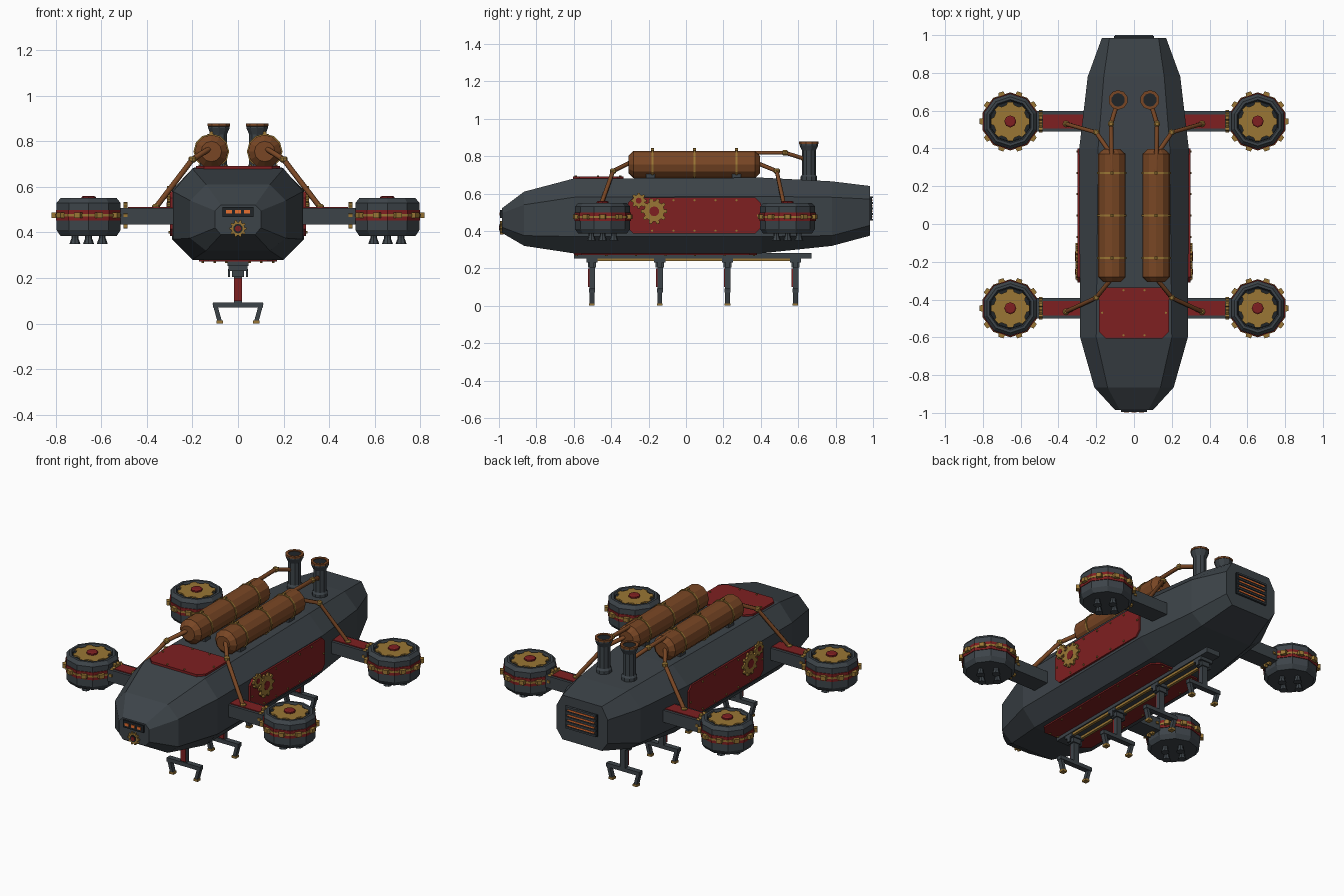
import bpy, bmesh
from math import sin, cos, pi
from mathutils import Vector

if "Cube" in bpy.data.objects:
    bpy.data.objects.remove(bpy.data.objects["Cube"], do_unlink=True)


def material(name, rgb):
    m = bpy.data.materials.new(name)
    m.use_nodes = True
    m.diffuse_color = (*rgb, 1)
    m.node_tree.nodes["Principled BSDF"].inputs["Base Color"].default_value = (*rgb, 1)
    return m


STEEL = material("dark steel", (.046, .057, .066))
BLACK = material("black iron", (.014, .018, .022))
RED = material("deep red", (.21, .014, .015))
COPPER = material("copper", (.19, .062, .018))
BRASS = material("brass", (.32, .18, .035))
GLOW = material("orange glow", (.8, .16, .03))


def place(axis, u, v, w):
    """Map profile coordinates (u, v) and depth w to world space."""
    return Vector({"x": (w, u, v), "y": (u, w, v), "z": (u, v, w)}[axis])


def loft(name, rings, mat):
    """Skin a list of equal point rings and cap both ends."""
    bm = bmesh.new()
    rows = [[bm.verts.new(p) for p in ring] for ring in rings]
    n = len(rows[0])
    for a, b in zip(rows, rows[1:]):
        for i in range(n):
            j = (i + 1) % n
            bm.faces.new((a[i], a[j], b[j], b[i]))
    bm.faces.new(rows[0])
    bm.faces.new(rows[-1])
    bmesh.ops.recalc_face_normals(bm, faces=bm.faces)
    mesh = bpy.data.meshes.new(name)
    bm.to_mesh(mesh)
    bm.free()
    mesh.materials.append(mat)
    ob = bpy.data.objects.new(name, mesh)
    bpy.context.collection.objects.link(ob)
    return ob


def prism(name, axis, pts, w0, w1, mat):
    return loft(name, [[place(axis, u, v, w) for u, v in pts] for w in (w0, w1)], mat)


def box(name, x0, x1, y0, y1, z0, z1, mat):
    return prism(name, "z", [(x0, y0), (x1, y0), (x1, y1), (x0, y1)], z0, z1, mat)


def lathe(name, axis, cu, cv, profile, sides, mat):
    """Turn (radius, depth) pairs about an axis through (cu, cv)."""
    ang = [pi / 2 + 2 * pi * i / sides for i in range(sides)]
    return loft(name, [[place(axis, cu + r * cos(a), cv + r * sin(a), w) for a in ang]
                       for r, w in profile], mat)


def gear(name, axis, cu, cv, r, teeth, w0, w1, mat, depth=.78):
    pts = []
    for i in range(teeth):
        for k, f in ((-.3, depth), (-.18, 1), (.18, 1), (.3, depth)):
            a = 2 * pi * (i + k) / teeth
            pts.append((cu + r * f * cos(a), cv + r * f * sin(a)))
    return prism(name, axis, pts, w0, w1, mat)


def panel(name, axis, u0, u1, v0, v1, w0, w1, c, nu, nv):
    """Red plate with cut corners and a border of brass rivets."""
    prism(name, axis, [(u0 + c, v0), (u1 - c, v0), (u1, v0 + c), (u1, v1 - c),
                       (u1 - c, v1), (u0 + c, v1), (u0, v1 - c), (u0, v0 + c)], w0, w1, RED)
    d, tip = .016, w1 + (.005 if w1 > w0 else -.005)
    for i in range(nu + 1):
        for j in range(nv + 1):
            if (i in (0, nu)) != (j in (0, nv)):
                u = u0 + d + (u1 - u0 - 2 * d) * i / nu
                v = v0 + d + (v1 - v0 - 2 * d) * j / nv
                lathe(name + "_rivet", axis, u, v, [(.006, w0), (.006, tip)], 6, BRASS)


def pipe(name, pts, r=.012):
    cu = bpy.data.curves.new(name, "CURVE")
    cu.dimensions = "3D"
    cu.bevel_depth, cu.bevel_resolution, cu.use_fill_caps = r, 1, True
    sp = cu.splines.new("POLY")
    sp.points.add(len(pts) - 1)
    for p, co in zip(sp.points, pts):
        p.co = (*co, 1)
    cu.materials.append(COPPER)
    bpy.context.collection.objects.link(bpy.data.objects.new(name, cu))
    for x, y, z in pts[1:]:
        lathe(name + "_collar", "z", x, y, [(.01, z - .014), (.017, z - .007),
                                            (.017, z + .007), (.01, z + .014)], 8, BRASS)


# Hull: y, half widths (side, top, bottom), heights (top, shoulder, chine, belly)
stations = [(-.985, .1, .075, .075, .52, .495, .42, .39),
            (-.865, .21, .14, .14, .61, .54, .375, .32),
            (-.6, .285, .2, .2, .68, .58, .37, .28),
            (.4, .29, .19, .2, .685, .585, .37, .28),
            (.78, .245, .16, .17, .665, .58, .375, .32),
            (.985, .17, .13, .13, .64, .57, .43, .375)]
rings = []
for y, s, t, b, zt, zs, zc, zb in stations:
    half = [(b, zb), (s, zc), (s, zs), (t, zt)]
    rings.append([(x, y, z) for x, z in half] + [(-x, y, z) for x, z in reversed(half)])
loft("hull", rings, STEEL)

# Armour panels
panel("top_panel", "z", -.185, .185, -.605, -.335, .67, .692, .035, 3, 2)
panel("belly_panel", "z", -.17, .17, -.6, .38, .3, .272, .04, 6, 6)
for s in (1, -1):
    panel("side_panel", "x", -.31, .4, .385, .58, s * .27, s * .299, .03, 6, 2)
    for y, z, r, n in ((-.17, .505, .07, 10), (-.253, .562, .042, 8)):
        gear("side_gear", "x", y, z, r, n, s * .298, s * .311, BRASS)
        lathe("side_gear_hub", "x", y, z, [(r * .38, s * .3), (r * .38, s * .313)], 10, RED)

# Nose sensor window and gear
box("nose_window", -.068, .068, -.994, -.975, .468, .512, BLACK)
for x in (-.04, 0, .04):
    box("nose_light", x - .013, x + .013, -.998, -.99, .482, .498, GLOW)
gear("nose_gear", "y", 0, .417, .038, 10, -.975, -.994, BRASS)
lathe("nose_gear_ring", "y", 0, .417, [(.021, -.98), (.021, -.996)], 10, BLACK)
lathe("nose_gear_hub", "y", 0, .417, [(.013, -.98), (.013, -.999)], 10, RED)

# Rear exhaust grille
box("rear_grille", -.105, .105, .975, .994, .455, .585, BLACK)
for i in range(4):
    z = .475 + .03 * i
    box("grille_glow", -.088, .088, .985, .997, z - .004, z + .004, GLOW)
for i in range(5):
    z = .46 + .03 * i
    box("grille_slat", -.1, .1, .985, 1, z - .005, z + .005, STEEL)

# Tanks, chimneys and pipes
for s in (1, -1):
    x = s * .117
    lathe("tank", "y", x, .755, [(.045, -.308), (.073, -.28), (.073, .37), (.045, .396)], 12, COPPER)
    for y in (-.18, .045, .27):
        lathe("tank_strap", "y", x, .755, [(.078, y - .005), (.078, y + .005)], 12, BRASS)
        lathe("strap_buckle", "y", x, .835, [(.009, y - .008), (.009, y + .008)], 6, BRASS)
    for y in (-.19, .27):
        box("tank_saddle", x - .05, x + .05, y - .025, y + .025, .67, .715, STEEL)
    cx = s * .084
    lathe("chimney", "z", cx, .657, [(.044, .66), (.044, .69), (.037, .7), (.037, .83),
                                     (.05, .858), (.05, .868)], 10, STEEL)
    lathe("chimney_rim", "z", cx, .657, [(.038, .86), (.052, .866), (.052, .877),
                                         (.036, .877), (.036, .87)], 10, COPPER)
    lathe("chimney_mouth", "z", cx, .657, [(.036, .86), (.036, .872)], 10, BLACK)
    pipe("exhaust_pipe", [(x, .28, .818), (s * .122, .53, .818), (s * .09, .635, .785)])
    pipe("rear_feed_pipe", [(s * .125, .375, .765), (s * .2, .485, .72), (s * .36, .53, .51)])
    pipe("front_feed_pipe", [(s * .12, -.29, .77), (s * .2, -.39, .72), (s * .36, -.465, .51)])

# Arms with thruster pods
for s in (1, -1):
    for y in (.543, -.446):
        px, pz = s * .655, .475
        box("arm", s * .22, s * .515, y - .054, y + .054, .435, .507, STEEL)
        box("arm_plate", s * .23, s * .482, y - .038, y + .038, .5, .512, RED)
        gear("arm_joint", "x", y, pz, .06, 10, s * .484, s * .502, BRASS)
        lathe("pod", "z", px, y, [(.095, .385), (.13, .385), (.147, .41), (.147, .53), (.13, .55),
                                  (.116, .55), (.11, .535), (.02, .535)], 10, STEEL)
        lathe("pod_well", "z", px, y, [(.112, .53), (.108, .538)], 10, BLACK)
        gear("pod_gear", "z", px, y, .104, 8, .53, .546, BRASS, .86)
        lathe("pod_cap", "z", px, y, [(.032, .54), (.032, .555), (.024, .56)], 8, RED)
        lathe("pod_band", "z", px, y, [(.151, .452), (.151, .498)], 10, RED)
        lathe("pod_ring", "z", px, y, [(.154, .469), (.154, .481)], 10, BRASS)
        for i in range(10):
            a = 2 * pi * i / 10
            c, t = Vector((cos(a), sin(a))), Vector((-sin(a), cos(a)))
            o = Vector((px, y))
            prism("pod_stud", "z", [o + c * r + t * w for r, w in
                  ((.135, -.02), (.163, -.014), (.163, .014), (.135, .02))], .463, .487, BRASS)
        for i in range(4):
            a = i * pi / 2
            lathe("nozzle", "z", px + .06 * cos(a), y + .06 * sin(a),
                  [(.024, .35), (.015, .375), (.015, .39)], 8, STEEL)

# Belly rail and grippers
box("rail", -.045, .045, -.6, .67, .252, .283, STEEL)
for s in (1, -1):
    box("rail_strip", s * .022, s * .038, -.53, .6, .238, .256, BRASS)
for y in (-.503, -.14, .222, .585):
    box("gripper_mount", -.042, .042, y - .03, y + .03, .232, .265, STEEL)
    box("gripper_collar", -.026, .026, y - .022, y + .022, .205, .24, STEEL)
    box("gripper_post", -.017, .017, y - .013, y + .016, .075, .215, STEEL)
    box("gripper_piston", -.017, .017, y - .02, y - .01, .1, .2, RED)
    box("gripper_bar", -.11, .11, y - .016, y + .016, .07, .093, STEEL)
    for s in (1, -1):
        box("mount_pin", s * .034, s * .044, y - .012, y + .012, .205, .24, STEEL)
        prism("gripper_claw", "y", [(s * .112, .09), (s * .09, .08), (s * .07, .008), (s * .09, .008)],
              y - .013, y + .013, STEEL)
        box("claw_tip", s * .066, s * .094, y - .015, y + .015, 0, .013, BRASS)
